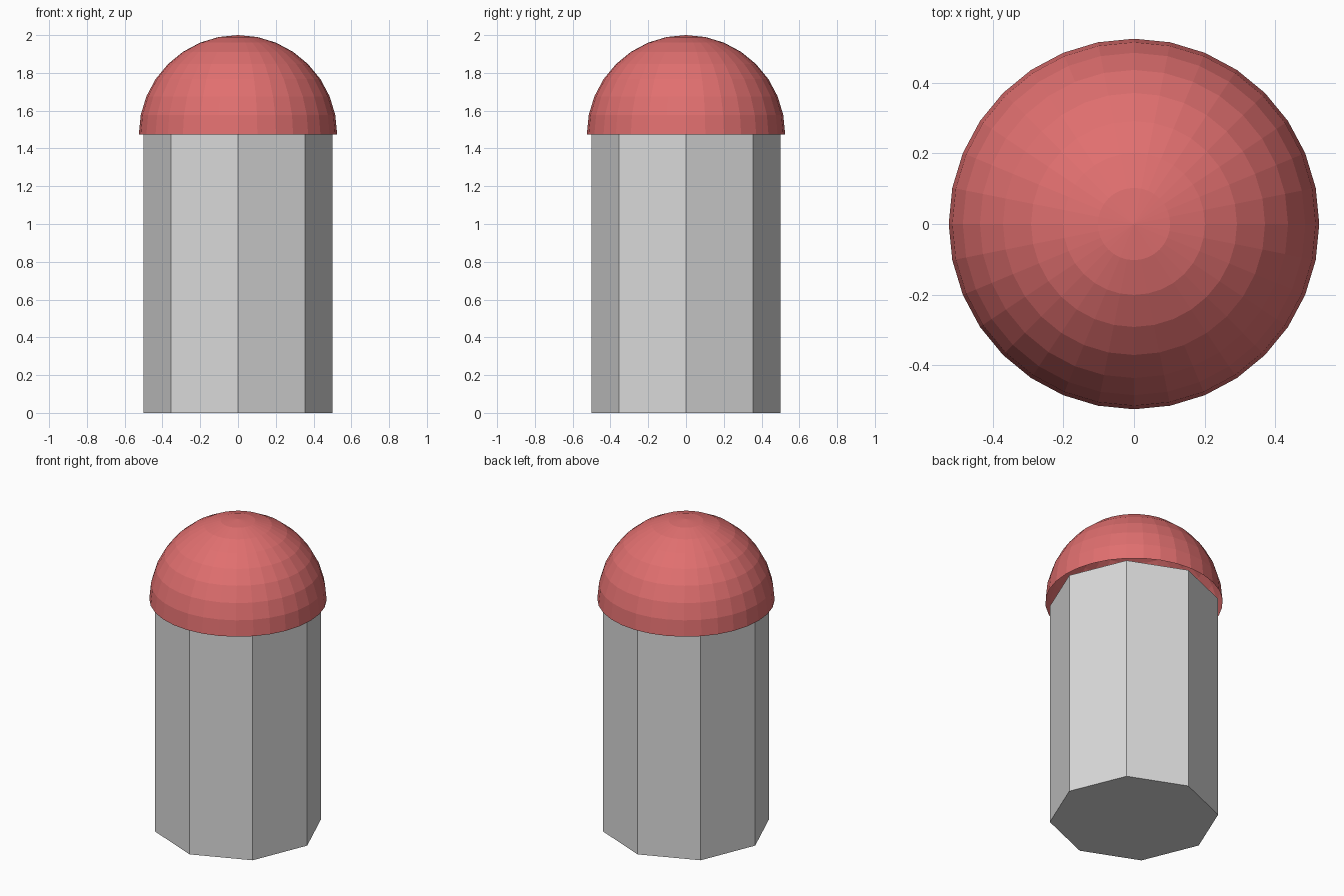
import bpy
import bmesh
import math

cube = bpy.data.objects.get("Cube")
if cube:
    bpy.data.objects.remove(cube, do_unlink=True)

BODY_RADIUS = 0.5
DOME_RADIUS = 0.525
BODY_HEIGHT = 2 - DOME_RADIUS


def make_material(name, color):
    mat = bpy.data.materials.new(name)
    mat.use_nodes = True
    mat.diffuse_color = color
    mat.node_tree.nodes["Principled BSDF"].inputs["Base Color"].default_value = color
    return mat


def make_object(name, bm, mat, z):
    mesh = bpy.data.meshes.new(name)
    bm.to_mesh(mesh)
    bm.free()
    mesh.materials.append(mat)
    obj = bpy.data.objects.new(name, mesh)
    obj.location.z = z
    bpy.context.collection.objects.link(obj)
    return obj


grey = make_material("light grey", (0.7, 0.7, 0.7, 1))
red = make_material("soft red", (0.75, 0.16, 0.16, 1))

# Octagonal body with a corner facing the front
bm = bmesh.new()
bmesh.ops.create_cone(bm, cap_ends=True, segments=8, radius1=BODY_RADIUS,
                      radius2=BODY_RADIUS, depth=BODY_HEIGHT)
make_object("body", bm, grey, BODY_HEIGHT / 2)

# Faceted half-sphere cap, open underneath, overhanging the body
bm = bmesh.new()
bmesh.ops.create_uvsphere(bm, u_segments=32, v_segments=16, radius=DOME_RADIUS)
lower = [v for v in bm.verts if v.co.z < -0.001]
bmesh.ops.delete(bm, geom=lower, context='VERTS')
make_object("dome_cap", bm, red, BODY_HEIGHT)
